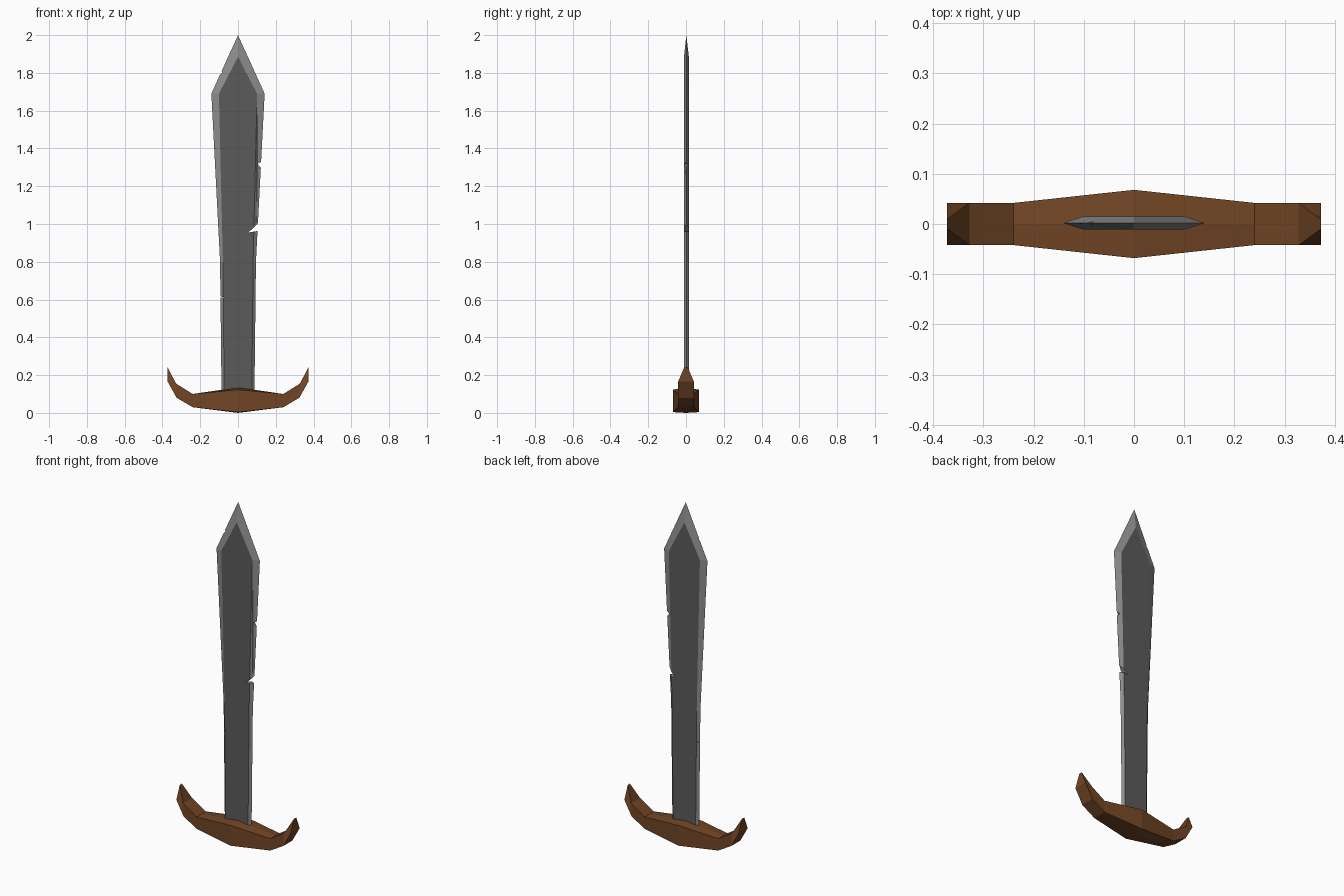
import bpy
import bmesh

cube = bpy.data.objects.get("Cube")
if cube:
    bpy.data.objects.remove(cube)


def material(name, colour):
    mat = bpy.data.materials.new(name)
    mat.use_nodes = True
    mat.diffuse_color = (*colour, 1)
    mat.node_tree.nodes["Principled BSDF"].inputs["Base Color"].default_value = (*colour, 1)
    return mat


def make_object(name, bm, mats):
    bmesh.ops.recalc_face_normals(bm, faces=bm.faces)
    mesh = bpy.data.meshes.new(name)
    bm.to_mesh(mesh)
    bm.free()
    for mat in mats:
        mesh.materials.append(mat)
    obj = bpy.data.objects.new(name, mesh)
    bpy.context.collection.objects.link(obj)
    return obj


def mirrored(half):
    """Close a right-hand outline (base to tip) with its left-hand copy."""
    return half + [(-x, z) for x, z in reversed(half[:-1])]


steel = material("light steel", (0.27, 0.27, 0.27))
dark_steel = material("dark steel", (0.105, 0.105, 0.105))
wood = material("brown wood", (0.165, 0.06, 0.018))

# Blade: a sharp rim around a flat dark core on each side
rim = mirrored([(0.087, 0.1), (0.095, 0.8), (0.141, 1.69), (0, 2)])
core = mirrored([(0.073, 0.1), (0.08, 0.8), (0.101, 1.69), (0, 1.885)])
mid_y, half_thick = 0.002, 0.013
bm = bmesh.new()
rim_verts = [bm.verts.new((x, mid_y, z)) for x, z in rim]
for side in (-1, 1):
    verts = [bm.verts.new((x, mid_y + side * half_thick, z)) for x, z in core]
    bm.faces.new(verts).material_index = 1
    for i in range(len(rim)):
        j = (i + 1) % len(rim)
        bm.faces.new((rim_verts[i], rim_verts[j], verts[j], verts[i]))
blade = make_object("blade", bm, [steel, dark_steel])

# Nicks in the blade edge, cut with triangular wedges
nicks = [
    [(0.055, 0.955), (0.13, 0.967), (0.13, 1.027)],
    [(0.104, 1.318), (0.135, 1.28), (0.135, 1.338)],
    [(-0.08, 1.805), (-0.12, 1.768), (-0.12, 1.815)],
    [(-0.074, 0.612), (-0.12, 0.606), (-0.12, 0.625)],
]
for nick in nicks:
    bm = bmesh.new()
    ends = [[bm.verts.new((x, y, z)) for x, z in nick] for y in (-0.1, 0.1)]
    for end in ends:
        bm.faces.new(end)
    for i in range(3):
        j = (i + 1) % 3
        bm.faces.new((ends[0][i], ends[0][j], ends[1][j], ends[1][i]))
    cutter = make_object("nick_cutter", bm, [steel])
    cutter.hide_render = True
    mod = blade.modifiers.new("nick", 'BOOLEAN')
    mod.operation = 'DIFFERENCE'
    mod.solver = 'EXACT'
    mod.object = cutter
    bpy.context.view_layer.objects.active = blade
    bpy.ops.object.modifier_apply(modifier=mod.name)
    bpy.data.objects.remove(cutter)

# Guard: sections from left horn to right horn
# (bottom x, bottom z, top x, top z, bottom half depth, top half depth, ridge rise)
half = [
    (0, 0.004, 0, 0.123, 0.068, 0.068, 0.012),
    (0.24, 0.03, 0.24, 0.1, 0.042, 0.042, 0),
    (0.325, 0.08, 0.328, 0.155, 0.042, 0.042, 0),
    (0.372, 0.165, 0.372, 0.24, 0.042, 0.01, 0),
]
sections = [(-s[0], s[1], -s[2], *s[3:]) for s in reversed(half[1:])] + half
bm = bmesh.new()
rings = []
for bx, bz, tx, tz, bd, td, rise in sections:
    points = [(bx, -bd, bz), (bx, 0, bz - rise / 3), (bx, bd, bz),
              (tx, td, tz), (tx, 0, tz + rise), (tx, -td, tz)]
    rings.append([bm.verts.new(p) for p in points])
for a, b in zip(rings, rings[1:]):
    for i in range(6):
        j = (i + 1) % 6
        bm.faces.new((a[i], a[j], b[j], b[i]))
bm.faces.new(rings[0])
bm.faces.new(rings[-1])
make_object("guard", bm, [wood])
